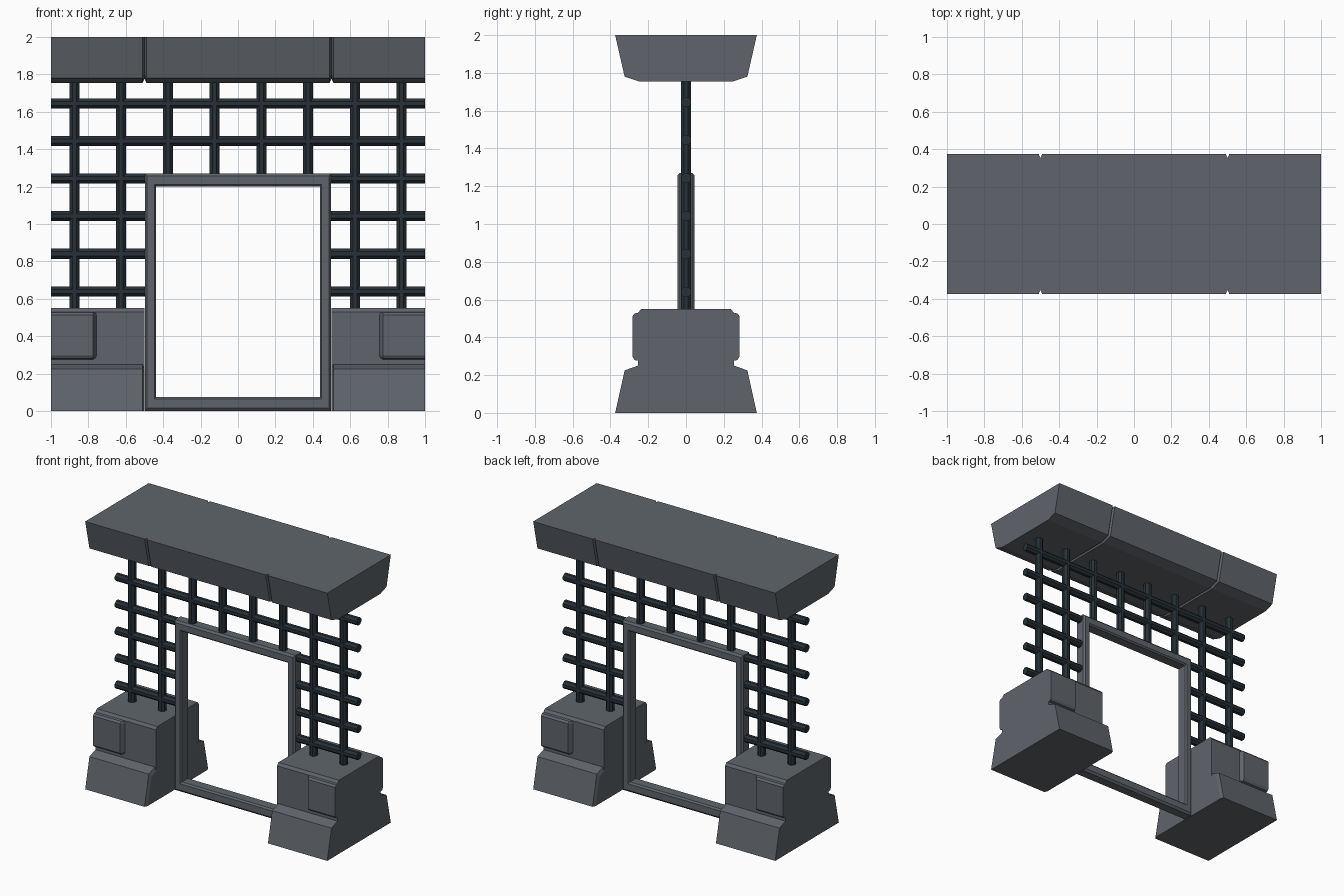
import bpy, bmesh
from math import pi
from mathutils import Matrix

cube = bpy.data.objects.get("Cube")
if cube:
    bpy.data.objects.remove(cube, do_unlink=True)


def material(name, rgb):
    m = bpy.data.materials.new(name)
    m.use_nodes = True
    m.diffuse_color = (*rgb, 1)
    m.node_tree.nodes["Principled BSDF"].inputs["Base Color"].default_value = (*rgb, 1)
    return m


stone = material("slate grey stone", (0.115, 0.13, 0.15))
iron = material("dark blue iron", (0.020, 0.031, 0.040))


def finish(bm, name, mat):
    bmesh.ops.recalc_face_normals(bm, faces=bm.faces)
    mesh = bpy.data.meshes.new(name)
    bm.to_mesh(mesh)
    bm.free()
    mesh.materials.append(mat)
    obj = bpy.data.objects.new(name, mesh)
    bpy.context.scene.collection.objects.link(obj)
    return obj


def bridge(bm, a, b):
    n = len(a)
    for i in range(n):
        bm.faces.new((a[i], a[(i + 1) % n], b[(i + 1) % n], b[i]))


def loft(name, sections, side=1):
    """Skin half profiles (y, z), mirrored in y, placed along x."""
    bm = bmesh.new()
    rings = []
    for x, half in sections:
        full = half + [(-y, z) for y, z in reversed(half)]
        rings.append([bm.verts.new((x * side, y, z)) for y, z in full])
    for a, b in zip(rings, rings[1:]):
        bridge(bm, a, b)
    bm.faces.new(rings[0])
    bm.faces.new(rings[-1])
    return finish(bm, name, stone)


# Top beam with two V grooves round its front, bottom and back
beam = [(0.375, 2.0), (0.325, 1.78), (0.25, 1.755)]
groove = [(0.352, 2.0), (0.303, 1.80), (0.24, 1.777)]
loft("top_beam", [(-1, beam), (-0.51, beam), (-0.5, groove), (-0.49, beam),
                  (0.49, beam), (0.5, groove), (0.51, beam), (1, beam)])

# Stepped bases with end blocks
foot = [(0.375, 0), (0.325, 0.225), (0.255, 0.25)]
foot_end = [(0.353, 0), (0.303, 0.205), (0.24, 0.23)]
body = [(0.253, 0.23), (0.253, 0.53), (0.238, 0.55)]
block = [(0.25, 0.275), (0.272, 0.28), (0.283, 0.297),
         (0.283, 0.513), (0.27, 0.527), (0.245, 0.532)]
block_end = [(0.24, 0.285), (0.25, 0.288), (0.253, 0.3),
             (0.253, 0.51), (0.25, 0.522), (0.235, 0.527)]
for side, word in ((1, "left"), (-1, "right")):
    loft(word + "_foot", [(1, foot), (0.51, foot), (0.5, foot_end)], side)
    loft(word + "_pillar_base", [(1, body), (0.5, body)], side)
    loft(word + "_end_block", [(1, block), (0.775, block), (0.757, block_end)], side)

# Door frame: chamfered section swept round a mitred rectangle
section = [(0, -0.033), (0.2, -0.046), (0.85, -0.046), (1, -0.035),
           (1, 0.035), (0.85, 0.046), (0.2, 0.046), (0, 0.033)]
bm = bmesh.new()
rings = []
for sx, outer_z, inner_z in ((-1, 0, 0.075), (1, 0, 0.075), (1, 1.27, 1.2), (-1, 1.27, 1.2)):
    rings.append([bm.verts.new((sx * (0.498 - 0.06 * t), y, outer_z + (inner_z - outer_z) * t))
                  for t, y in section])
for i in range(4):
    bridge(bm, rings[i], rings[(i + 1) % 4])
finish(bm, "door_frame", stone)


# Iron lattice
def bar(name, axis, start, end, cross):
    bm = bmesh.new()
    turn = Matrix.Rotation(pi / 2, 4, 'Y') if axis == 'X' else Matrix.Identity(4)
    mid = (start + end) / 2
    place = (mid, 0, cross) if axis == 'X' else (cross, 0, mid)
    spin = Matrix.Rotation(pi / 8, 4, 'Z')
    bmesh.ops.create_cone(bm, cap_ends=True, segments=8, radius1=0.029, radius2=0.029,
                          depth=end - start, matrix=Matrix.Translation(place) @ turn @ spin)
    finish(bm, name, iron)


for i in range(8):
    x = -0.875 + 0.25 * i
    bar(f"upright_bar_{i + 1}", 'Z', 0.54 if abs(x) > 0.5 else 1.25, 1.77, x)

for i in range(6):
    z = 0.64 + 0.201 * i
    if z > 1.3:
        bar(f"cross_bar_{i + 1}", 'X', -1, 1, z)
    else:
        bar(f"left_cross_bar_{i + 1}", 'X', 0.48, 1, z)
        bar(f"right_cross_bar_{i + 1}", 'X', -1, -0.48, z)
